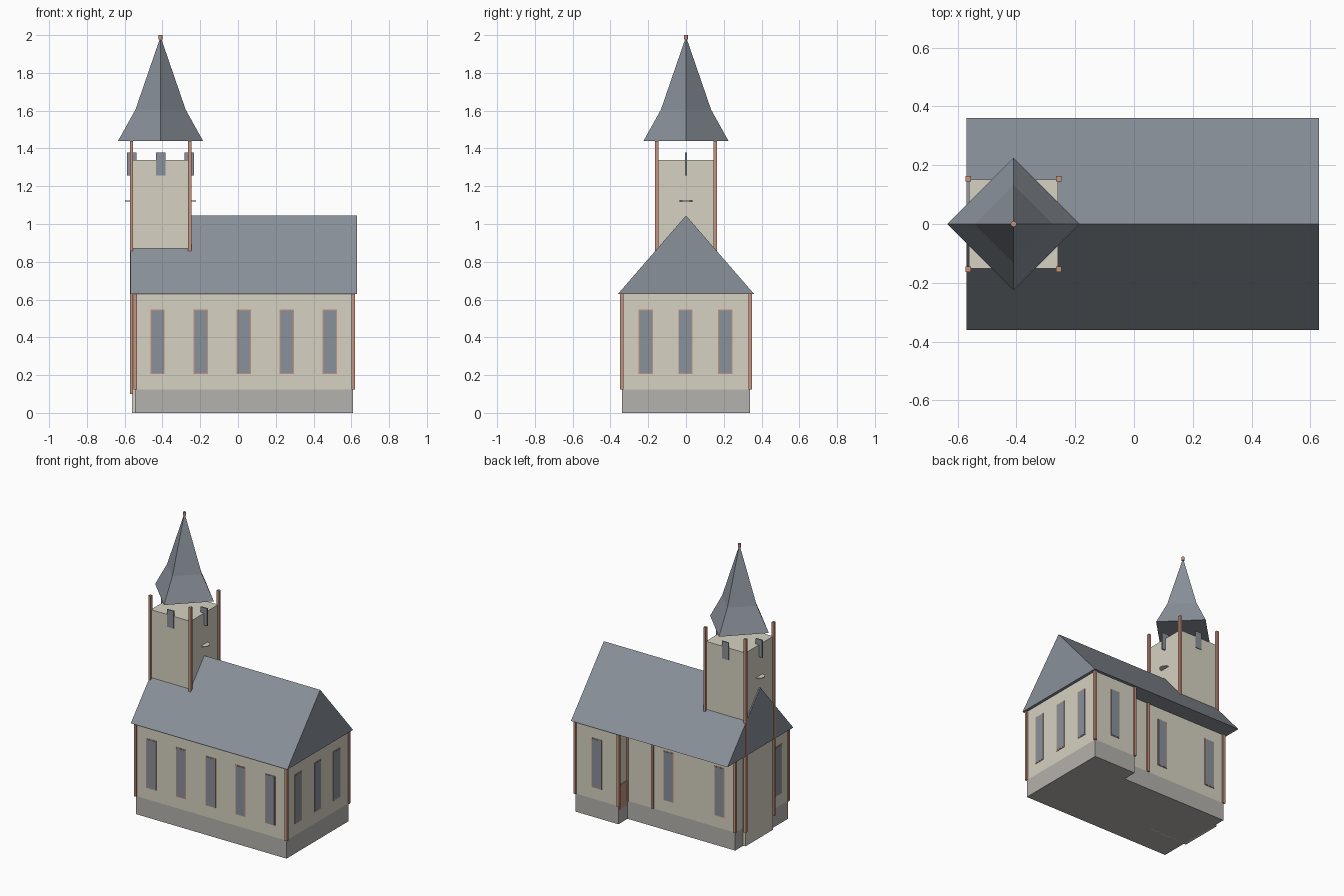
import bpy, bmesh
from math import pi
from mathutils import Matrix, Vector

old = bpy.data.objects.get("Cube")
if old:
    bpy.data.objects.remove(old, do_unlink=True)


def material(name, rgb):
    col = [(c / 255 / 12.92 if c < 11 else ((c / 255 + 0.055) / 1.055) ** 2.4) for c in rgb] + [1]
    m = bpy.data.materials.new(name)
    m.use_nodes = True
    m.diffuse_color = col
    m.node_tree.nodes["Principled BSDF"].inputs["Base Color"].default_value = col
    return m


plaster = material("cream plaster", (214, 210, 194))
slate = material("grey slate", (138, 145, 154))
stone = material("foundation stone", (181, 178, 173))
timber = material("reddish timber", (198, 146, 128))


def finish(bm, name, mat):
    bmesh.ops.recalc_face_normals(bm, faces=bm.faces)
    me = bpy.data.meshes.new(name)
    bm.to_mesh(me)
    bm.free()
    me.materials.append(mat)
    ob = bpy.data.objects.new(name, me)
    bpy.context.collection.objects.link(ob)
    return ob


def box(name, mat, lo, hi):
    lo, hi = Vector(lo), Vector(hi)
    bm = bmesh.new()
    mtx = Matrix.Translation((lo + hi) / 2) @ Matrix.Diagonal((*(hi - lo), 1))
    bmesh.ops.create_cube(bm, size=1, matrix=mtx)
    return finish(bm, name, mat)


def extrude(name, mat, points, offset):
    bm = bmesh.new()
    face = bm.faces.new([bm.verts.new(p) for p in points])
    new = bmesh.ops.extrude_face_region(bm, geom=[face], use_keep_orig=True)["geom"]
    bmesh.ops.translate(bm, vec=offset, verts=[v for v in new if isinstance(v, bmesh.types.BMVert)])
    return finish(bm, name, mat)


# Main body dimensions
X0, X1, Y0, Y1 = -0.545, 0.61, -0.34, 0.34
STEP_X, STEP_Y = 0.28, 0.24
BASE, EAVE = 0.125, 0.63
outline = [(X0, Y0), (X1, Y0), (X1, Y1), (STEP_X, Y1), (STEP_X, STEP_Y), (X0, STEP_Y)]

# Stepped foundation and walls
extrude("foundation", stone, [(x, y, 0) for x, y in outline], (0, 0, BASE))
extrude("walls", plaster, [(x, y, BASE) for x, y in outline], (0, 0, EAVE - BASE))

# Gabled roof
extrude("roof", slate, [(-0.57, -0.36, EAVE), (-0.57, 0.36, EAVE), (-0.57, 0, 1.045)], (1.2, 0, 0))


# Timber posts on the wall corners and porch
def post(name, x, y, z0, z1, r=0.009):
    box(name, timber, (x - r, y - r, z0), (x + r, y + r, z1))


for x, y in outline + [(0.086, STEP_Y)]:
    post("wall_post", x, y, BASE, EAVE)

# Porch side panel
box("porch_panel", timber, (STEP_X - 0.004, STEP_Y + 0.01, 0.1), (STEP_X + 0.004, Y1 - 0.01, 0.27))


# Windows: thin timber surround with a slate-coloured pane
def window(x, y, along_x):
    for name, mat, half, inset, depth in (("window_frame", timber, 0.038, 0, 0.003),
                                          ("window_pane", slate, 0.033, 0.005, 0.0045)):
        dx, dy = (half, depth) if along_x else (depth, half)
        box(name, mat, (x - dx, y - dy, 0.205 + inset), (x + dx, y + dy, 0.547 - inset))


for i in range(5):
    window(-0.426 + i * 0.228, Y0, True)
for y in (-0.213, -0.003, 0.207):
    window(X1, y, False)
window(0.445, Y1, True)
for x in (-0.035, -0.426):
    window(x, STEP_Y, True)
window(X0, -0.23, False)

# Tower with tall corner posts
TX, R = -0.41, 0.152
box("tower", plaster, (TX - R, -R, 0), (TX + R, R, 1.34))
for sx in (-1, 1):
    for sy in (-1, 1):
        post("tower_post", TX + sx * 0.154, sy * 0.154, 0.1, 1.44)

# Belfry louvres, all parallel to the front
for dx, dy in ((0, -R), (0, R), (-R, 0), (R, 0)):
    box("belfry_louvre", slate, (TX + dx - 0.025, dy - 0.004, 1.257), (TX + dx + 0.025, dy + 0.004, 1.378))

# Flat discs on the tower sides
for s in (-1, 1):
    bm = bmesh.new()
    bmesh.ops.create_cone(bm, cap_ends=True, segments=24, radius1=0.035, radius2=0.035, depth=0.005,
                          matrix=Matrix.Translation((TX + s * R, 0, 1.122)))
    finish(bm, "tower_disc", plaster)

# Flared four-sided spire set diagonally
bm = bmesh.new()
rings = []
for r, z in ((0.225, 1.44), (0.133, 1.605), (0.004, 1.98)):
    rings.append([bm.verts.new((TX + r * a, r * b, z)) for a, b in ((1, 0), (0, 1), (-1, 0), (0, -1))])
for low, high in zip(rings, rings[1:]):
    for i in range(4):
        j = (i + 1) % 4
        bm.faces.new((low[i], low[j], high[j], high[i]))
bm.faces.new(rings[0])
bm.faces.new(rings[-1])
finish(bm, "spire", slate)

# Finial
bm = bmesh.new()
bmesh.ops.create_cone(bm, cap_ends=True, segments=12, radius1=0.01, radius2=0.01, depth=0.024,
                      matrix=Matrix.Translation((TX, 0, 1.988)))
finish(bm, "finial", timber)
